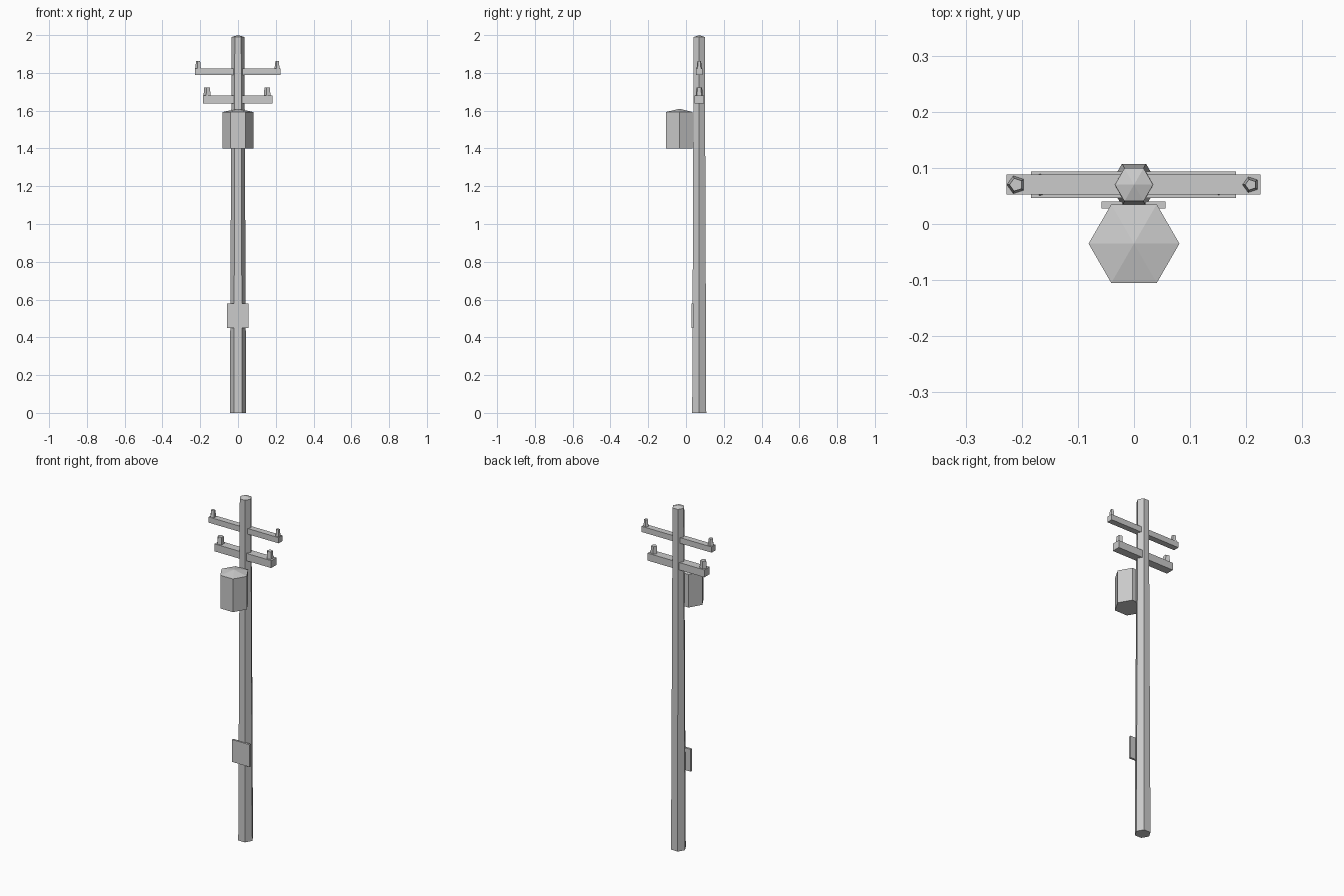
import bpy, bmesh, math

if "Cube" in bpy.data.objects:
    bpy.data.objects.remove(bpy.data.objects["Cube"])

grey = bpy.data.materials.new("plain_grey")
grey.diffuse_color = (0.6, 0.6, 0.6, 1)
grey.use_nodes = True
grey.node_tree.nodes["Principled BSDF"].inputs["Base Color"].default_value = grey.diffuse_color


def finish(name, bm):
    bmesh.ops.recalc_face_normals(bm, faces=bm.faces)
    mesh = bpy.data.meshes.new(name)
    bm.to_mesh(mesh)
    bm.free()
    mesh.materials.append(grey)
    obj = bpy.data.objects.new(name, mesh)
    bpy.context.collection.objects.link(obj)
    return obj


def prism(name, x, y, rings, sides, apex=None, phase=0.0):
    """Stack of (z, radius) rings, closed below, flat or pointed on top."""
    bm = bmesh.new()
    loops = []
    for z, r in rings:
        loops.append([bm.verts.new((x + r * math.cos(phase + math.tau * i / sides),
                                    y + r * math.sin(phase + math.tau * i / sides), z))
                      for i in range(sides)])
    bm.faces.new(loops[0])
    for a, b in zip(loops, loops[1:]):
        for i in range(sides):
            j = (i + 1) % sides
            bm.faces.new((a[i], a[j], b[j], b[i]))
    top = loops[-1]
    if apex is None:
        bm.faces.new(top)
    else:
        tip = bm.verts.new((x, y, apex))
        for i in range(sides):
            bm.faces.new((top[i], top[(i + 1) % sides], tip))
    return finish(name, bm)


def box(name, x0, x1, y0, y1, z0, z1):
    bm = bmesh.new()
    bmesh.ops.create_cube(bm, size=1)
    for v in bm.verts:
        v.co = (x1 if v.co.x > 0 else x0,
                y1 if v.co.y > 0 else y0,
                z1 if v.co.z > 0 else z0)
    return finish(name, bm)


POLE_Y = 0.07

# Tapered six-sided pole with a shallow pointed cap
prism("pole", 0, POLE_Y, [(0, 0.043), (1.99, 0.034)], 6, apex=2.0)

# Two cross arms
box("upper_arm", -0.227, 0.225, 0.053, 0.088, 1.79, 1.823)
box("lower_arm", -0.184, 0.182, 0.046, 0.094, 1.637, 1.68)

# Five-sided insulators: x, base z, top z, base radius, top radius
for name, x, z0, z1, r0, r1 in [
        ("upper_left_insulator", -0.210, 1.82, 1.862, 0.017, 0.012),
        ("upper_right_insulator", 0.208, 1.82, 1.862, 0.015, 0.010),
        ("lower_left_insulator", -0.162, 1.675, 1.722, 0.021, 0.017),
        ("lower_right_insulator", 0.156, 1.675, 1.722, 0.020, 0.016)]:
    prism(name, x, POLE_Y, [(z0, r0), (z1, r1)], 5, phase=math.pi)

# Six-sided transformer can with a low pointed lid
prism("transformer", 0, -0.035, [(1.40, 0.081), (1.593, 0.081)], 6, apex=1.61)

# Small sign plate on the front of the pole
box("sign_plate", -0.058, 0.056, 0.028, 0.040, 0.45, 0.58)
